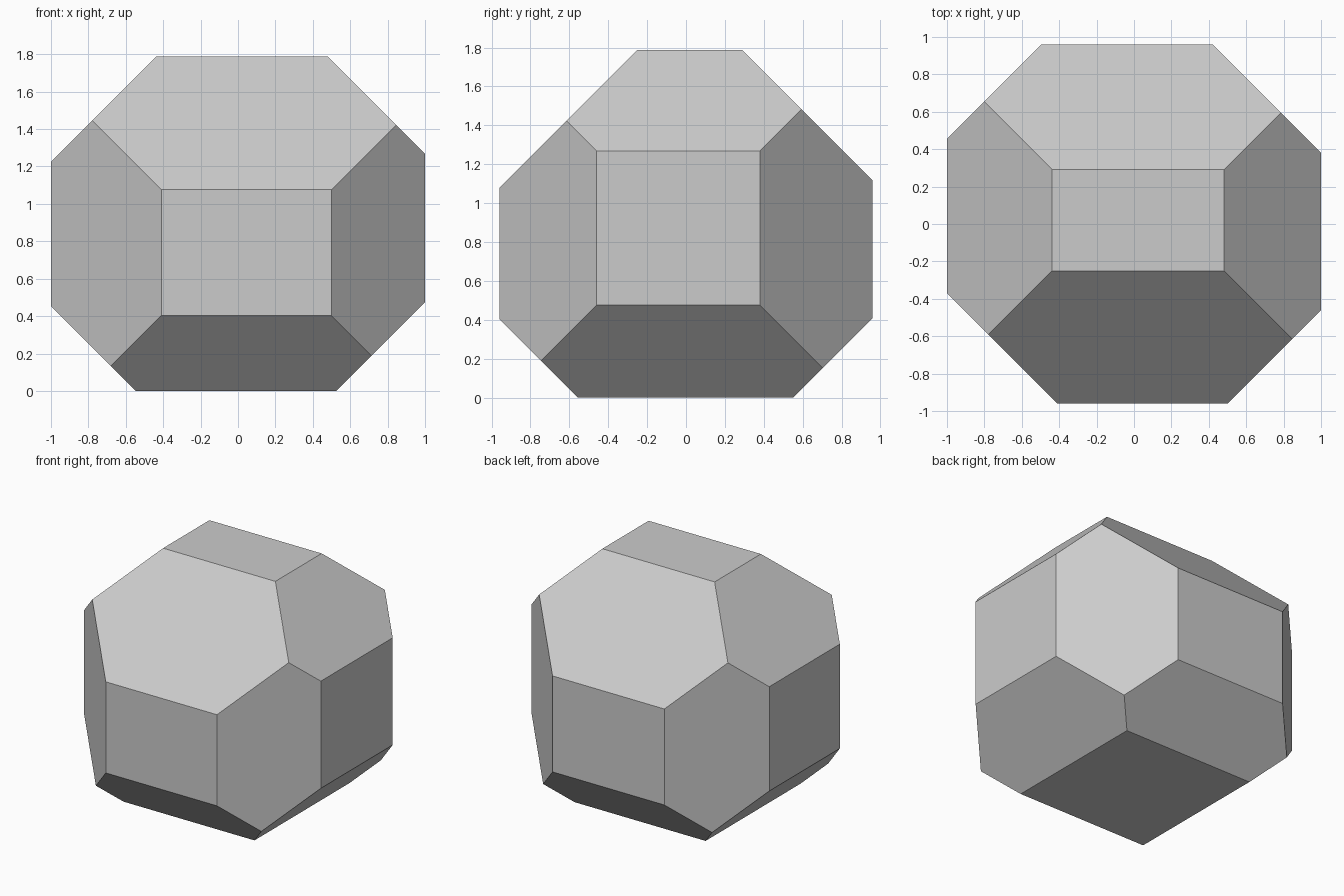
import bpy, bmesh
from mathutils import Vector

if "Cube" in bpy.data.objects:
    bpy.data.objects.remove(bpy.data.objects["Cube"])

HALF_X, HALF_Y, HEIGHT = 1.0, 0.96, 1.787

# 45-degree edge cuts: plane normal direction -> offset (normal . point)
CUTS = {
    (-1, 0, 1): 2.225, (1, 0, 1): 2.268, (-1, 0, -1): 0.547, (1, 0, -1): 0.525,
    (0, -1, 1): 2.037, (0, 1, 1): 2.078, (0, -1, -1): 0.557, (0, 1, -1): 0.552,
    (-1, 1, 0): 1.455, (1, 1, 0): 1.38, (-1, -1, 0): 1.37, (1, -1, 0): 1.46,
}

# Base block
bm = bmesh.new()
bmesh.ops.create_cube(bm, size=1)
for v in bm.verts:
    v.co = (v.co.x * 2 * HALF_X, v.co.y * 2 * HALF_Y, (v.co.z + 0.5) * HEIGHT)

# Slice off each of the twelve edges and cap the opening
for direction, offset in CUTS.items():
    n = Vector(direction)
    bmesh.ops.bisect_plane(bm, geom=bm.verts[:] + bm.edges[:] + bm.faces[:], dist=1e-5,
                           plane_co=n * offset / n.length_squared, plane_no=n,
                           clear_outer=True)
    rim = [e for e in bm.edges if e.is_boundary]
    bmesh.ops.holes_fill(bm, edges=rim, sides=0)

bmesh.ops.recalc_face_normals(bm, faces=bm.faces[:])
mesh = bpy.data.meshes.new("faceted_block")
bm.to_mesh(mesh)
bm.free()
bpy.context.collection.objects.link(bpy.data.objects.new("faceted_block", mesh))
